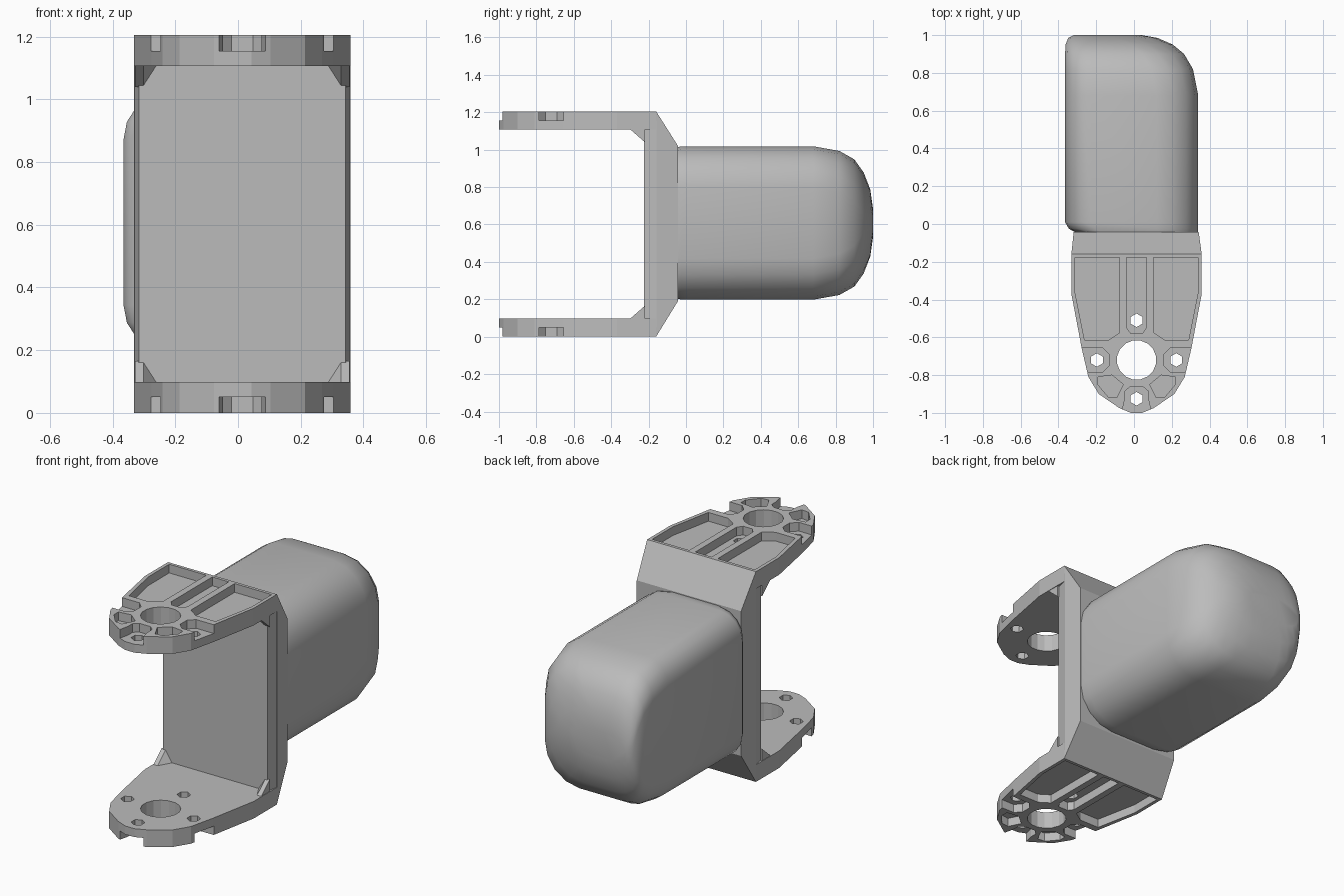
import bpy, bmesh, math
from mathutils import Vector

if "Cube" in bpy.data.objects:
    bpy.data.objects.remove(bpy.data.objects["Cube"])

H = 1.205          # overall bracket height
CX = 0.0135        # bracket centre line in x
HOLE_Y = -0.72     # pivot hole centre

grey = bpy.data.materials.new("light_grey")
grey.diffuse_color = (0.5, 0.5, 0.5, 1)
grey.use_nodes = True
grey.node_tree.nodes["Principled BSDF"].inputs["Base Color"].default_value = grey.diffuse_color


def finish(name, bm):
    bmesh.ops.recalc_face_normals(bm, faces=bm.faces)
    me = bpy.data.meshes.new(name)
    bm.to_mesh(me)
    bm.free()
    me.materials.append(grey)
    ob = bpy.data.objects.new(name, me)
    bpy.context.collection.objects.link(ob)
    return ob


def prism(name, pts, z0, z1, flip=False):
    """Vertical prism from an outline relative to the bracket centre line."""
    bm = bmesh.new()
    zs = [H - z if flip else z for z in (z0, z1)]
    lo, hi = [[bm.verts.new((x + CX, y, z)) for x, y in pts] for z in zs]
    bm.faces.new(lo)
    bm.faces.new(hi)
    n = len(pts)
    for i in range(n):
        j = (i + 1) % n
        bm.faces.new((lo[i], lo[j], hi[j], hi[i]))
    return finish(name, bm)


def hull(name, pts):
    bm = bmesh.new()
    for p in pts:
        bm.verts.new(p)
    bmesh.ops.convex_hull(bm, input=bm.verts)
    bmesh.ops.dissolve_limit(bm, angle_limit=0.01, verts=bm.verts, edges=bm.edges)
    return finish(name, bm)


def frustum(name, y0, r0, y1, r1):
    """Block between two xz rectangles (x0, x1, z0, z1) at y0 and y1."""
    return hull(name, [(x, y, z) for y, r in ((y0, r0), (y1, r1))
                       for x in r[:2] for z in r[2:]])


def circle(x, y, r, n):
    return [(x + r * math.cos(math.tau * (i + .5) / n),
             y + r * math.sin(math.tau * (i + .5) / n)) for i in range(n)]


def cut(target, pts, z0, z1, flip):
    cutter = prism("cutter", pts, z0, z1, flip)
    cutter.hide_render = True
    mod = target.modifiers.new("cut", 'BOOLEAN')
    mod.operation, mod.solver, mod.object = 'DIFFERENCE', 'EXACT', cutter
    bpy.context.view_layer.objects.active = target
    bpy.ops.object.modifier_apply(modifier=mod.name)
    bpy.data.objects.remove(cutter)


def mirror(pts):
    return [(-x, y) for x, y in reversed(pts)]


# Arm outline: right half, then mirrored to the left
half = [(0.345, -0.16), (0.345, -0.37), (0.29, -0.66), (0.255, -0.81),
        (0.20, -0.90), (0.09, -0.975), (0.03, -1.0)]
outline = half + mirror(half)

# Pockets on the outer face of each arm
side_pocket = [(0.325, -0.178), (0.325, -0.365), (0.275, -0.615),
               (0.15, -0.615), (0.09, -0.575), (0.09, -0.178)]
tip_pocket = [(0.205, -0.81), (0.13, -0.80), (0.07, -0.85),
              (0.105, -0.92), (0.15, -0.915), (0.205, -0.85)]
side_notch = [(0.5, -0.65), (0.25, -0.655), (0.18, -0.655), (0.145, -0.69),
              (0.145, -0.75), (0.18, -0.785), (0.25, -0.785), (0.5, -0.80)]
channel = [(0.052, -0.178), (0.052, -0.55), (0.03, -0.58),
           (-0.03, -0.58), (-0.052, -0.55), (-0.052, -0.178)]
tip_notch = [(0.035, -0.862), (0.062, -0.885), (0.062, -0.925), (0.10, -1.1),
             (-0.10, -1.1), (-0.062, -0.925), (-0.062, -0.885), (-0.035, -0.862)]
pockets = [channel, tip_notch]
for p in (side_pocket, tip_pocket, side_notch):
    pockets += [p, mirror(p)]

# Through holes
holes = [circle(0, HOLE_Y, 0.105, 16)]
holes += [circle(x, y, 0.036, 6) for x, y in
          ((0.21, HOLE_Y), (-0.21, HOLE_Y), (0, -0.51), (0, -0.925))]

for name, flip in (("upper_arm", False), ("lower_arm", True)):
    arm = prism(name, outline, 1.107, H, flip)
    for p in pockets:
        cut(arm, p, 1.155, H + 0.1, flip)
    for p in holes:
        cut(arm, p, 1.0, H + 0.1, flip)

# Upright plate between the arms, and the taper behind it
L, R = CX - 0.345, CX + 0.345
frustum("upright_plate", -0.225, (L + 0.015, R - 0.015, 0.05, H - 0.05),
        -0.155, (L, R, 0.05, H - 0.05))
frustum("mount_taper", -0.16, (L, R, 0, H), -0.043, (L + 0.012, R - 0.016, 0.19, 1.02))

# Corner gussets inside the frame
for side in (-1, 1):
    for flip in (False, True):
        pts = [(0.342, -0.22, 1.04), (0.315, -0.22, 1.04), (0.342, -0.30, 1.11),
               (0.315, -0.30, 1.11), (0.27, -0.22, 1.11), (0.342, -0.22, 1.11)]
        hull(("lower" if flip else "upper") + "_gusset",
             [(CX + side * x, y, H - z if flip else z) for x, y, z in pts])

# Rounded body: stations of (y, x_min, x_max, half_height)
stations = [(-0.044, -0.31, 0.34, 0.405), (-0.025, -0.345, 0.34, 0.41),
            (0.01, -0.365, 0.34, 0.41), (0.68, -0.365, 0.34, 0.41),
            (0.82, -0.365, 0.312, 0.385), (0.90, -0.365, 0.265, 0.34),
            (0.95, -0.362, 0.205, 0.27), (0.985, -0.348, 0.125, 0.18),
            (1.0, -0.32, 0.04, 0.075)]
MID_Z, STEPS = 0.608, 5
bm = bmesh.new()
rings = []
for y, x0, x1, h in stations:
    ring = []
    w = x1 - x0
    left = (min(0.14, 0.4 * w), min(0.145, 0.85 * h))
    right = (min(0.22, 0.5 * w), min(0.22, 0.85 * h))
    # Four elliptical corners, wide on the right and small on the left
    for q, (sx, sz, (rx, rz)) in enumerate(((1, 1, right), (-1, 1, left),
                                            (-1, -1, left), (1, -1, right))):
        cx = x1 - rx if sx > 0 else x0 + rx
        cz = MID_Z + sz * (h - rz)
        for i in range(STEPS):
            a = (q + i / (STEPS - 1)) * math.pi / 2
            ring.append(bm.verts.new((cx + rx * math.cos(a), y, cz + rz * math.sin(a))))
    rings.append(ring)
for a, b in zip(rings, rings[1:]):
    for i in range(len(a)):
        j = (i + 1) % len(a)
        bm.faces.new((a[i], a[j], b[j], b[i]))
bm.faces.new(rings[0])
bm.faces.new(rings[-1])
body = finish("rounded_body", bm)
bpy.ops.object.select_all(action='DESELECT')
body.select_set(True)
bpy.context.view_layer.objects.active = body
bpy.ops.object.shade_smooth_by_angle(angle=math.radians(35))
